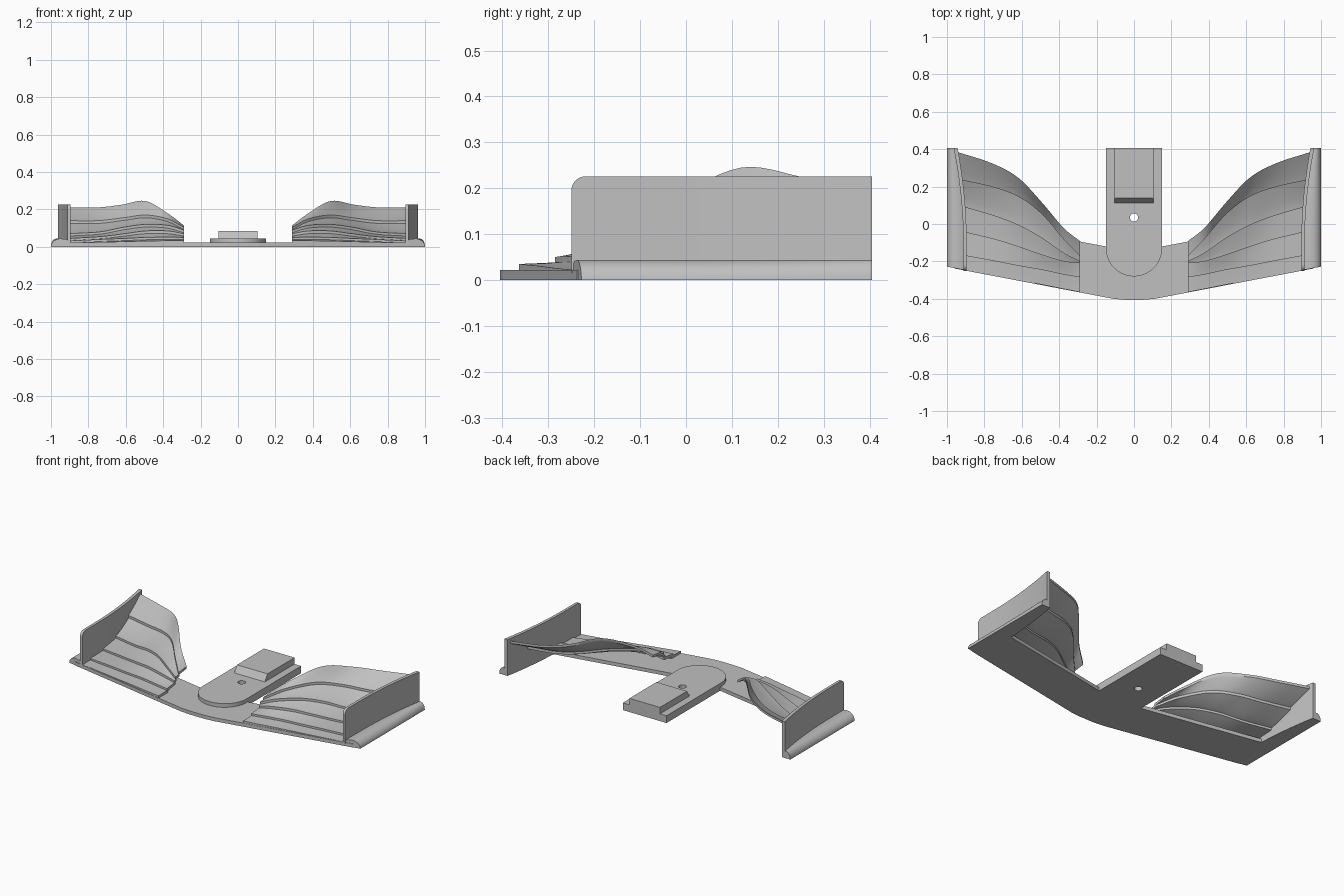
import bpy, bmesh
from math import sin, cos, pi, sqrt

cube = bpy.data.objects.get("Cube")
if cube:
    bpy.data.objects.remove(cube)

GREY = (0.53, 0.53, 0.53, 1)
grey = bpy.data.materials.new("plain grey")
grey.use_nodes = True
grey.diffuse_color = GREY
grey.node_tree.nodes["Principled BSDF"].inputs["Base Color"].default_value = GREY


def loft(name, sections, mirror=False, smooth=False):
    """Skin a row of closed sections and cap both ends."""
    bm = bmesh.new()
    rings = [[bm.verts.new(p) for p in section] for section in sections]
    count = len(rings[0])
    for a, b in zip(rings, rings[1:]):
        for i in range(count):
            j = (i + 1) % count
            bm.faces.new((a[i], a[j], b[j], b[i]))
    bm.faces.new(rings[0])
    bm.faces.new(rings[-1])
    bmesh.ops.recalc_face_normals(bm, faces=bm.faces)
    mesh = bpy.data.meshes.new(name)
    bm.to_mesh(mesh)
    bm.free()
    mesh.materials.append(grey)
    obj = bpy.data.objects.new(name, mesh)
    bpy.context.collection.objects.link(obj)
    if smooth:
        bpy.ops.object.select_all(action="DESELECT")
        obj.select_set(True)
        bpy.context.view_layer.objects.active = obj
        bpy.ops.object.shade_smooth_by_angle(angle=0.6)
    if mirror:
        obj.modifiers.new("mirror", "MIRROR").use_mirror_merge = False
    return obj


def slab(name, outline, low, high):
    return loft(name, [[(x, y, z) for x, y in outline] for z in (low, high)])


def both_sides(half):
    return half + [(-x, y) for x, y in reversed(half)]


def catmull(rows, t):
    """Smooth curve through rows of values, t from 0 to 1."""
    last = len(rows) - 1
    i = min(int(t * last), last - 1)
    f = t * last - i
    b, c = rows[i], rows[i + 1]
    a = rows[i - 1] if i else [2 * p - q for p, q in zip(b, c)]
    d = rows[i + 2] if i + 2 <= last else [2 * q - p for p, q in zip(b, c)]
    return [q + f / 2 * (r - p + f * (2 * p - 5 * q + 4 * r - s + f * (3 * (q - r) + s - p)))
            for p, q, r, s in zip(a, b, c, d)]


def wall_x(y):
    """Inner face of the end plate, flaring outward to the rear."""
    f = max(0, (y + 0.1) / 0.5)
    return 0.895 + 0.047 * f * f


# Swept base plate
slab("base_plate", both_sides([(0.05, -0.405), (0.11, -0.4), (0.96, -0.238),
                               (0.96, 0.03), (0.9, 0.02), (0.15, -0.12)]), 0, 0.022)

# Nose mount: rounded tongue with a raised block and a bolt hole
arc = [(0.15 * cos(pi * i / 32), -0.13 - 0.15 * sin(pi * i / 32)) for i in range(33)]
tongue = slab("mount_tongue", arc + [(-0.15, 0.405), (0.15, 0.405)], 0, 0.045)
loft("mount_block", [[(x, 0.11, 0.04), (x, 0.14, 0.085), (x, 0.405, 0.085), (x, 0.405, 0.04)]
                     for x in (-0.105, 0.105)])
ring = [(0.022 * cos(pi * i / 12), 0.035 + 0.022 * sin(pi * i / 12)) for i in range(24)]
cutter = slab("bolt_hole_cutter", ring, -0.1, 0.2)
cutter.hide_render = True
cutter.hide_set(True)
cut = tongue.modifiers.new("bolt hole", "BOOLEAN")
cut.operation = "DIFFERENCE"
cut.object = cutter

# End plates with a rounded upper front corner
FRONT, BACK, TOP, ROUND = -0.25, 0.405, 0.226, 0.032
wall = []
stations = [FRONT + ROUND * (1 - cos(pi * i / 16)) for i in range(9)]
stations += [FRONT + ROUND + (BACK - FRONT - ROUND) * i / 20 for i in range(1, 21)]
for y in stations:
    inset = max(0, FRONT + ROUND - y)
    top = TOP - ROUND + sqrt(max(0, ROUND ** 2 - inset ** 2))
    inner = wall_x(y)
    outer = inner + 0.016 + 0.007 * (y - FRONT)
    low = 0.015 if y < -0.235 else 0
    wall.append([(inner, y, low), (outer, y, low), (outer, y, top), (inner, y, top)])
loft("end_plate", wall, mirror=True, smooth=True)

# Rounded foot rails outside the end plates
rail = []
for i in range(21):
    f = i / 20
    y = -0.228 + 0.633 * f
    inner = wall_x(y)
    middle = (inner + 1) / 2
    section = [(inner, y, 0), (inner, y, 0.03), ((inner + middle) / 2, y, 0.041)]
    for k in range(9):
        a = pi / 2 * (1 - k / 8)
        section.append((middle + (1 - middle) * cos(a), y, 0.044 * sin(a)))
    # slanted front end in line with the base plate edge
    if i == 0:
        section = [(x, y - 0.19 * (1 - x), z) for x, y, z in section]
    rail.append(section)
loft("foot_rail", rail, mirror=True, smooth=True)

# Leading edges of the blades and the rear edge: y then z, from inboard to outboard
ROOT, SPAN = 0.29, 0.63
edges = {
    "y": [(-0.364, -0.285, -0.21, -0.2, -0.17, -0.09),
          (-0.347, -0.27, -0.2, -0.155, -0.08, -0.02),
          (-0.324, -0.245, -0.165, -0.075, 0.055, 0.12),
          (-0.301, -0.225, -0.125, -0.01, 0.145, 0.25),
          (-0.276, -0.2, -0.085, 0.04, 0.195, 0.325),
          (-0.244, -0.17, -0.045, 0.09, 0.235, 0.385)],
    "z": [(0.035, 0.05, 0.07, 0.09, 0.105, 0.115),
          (0.033, 0.052, 0.085, 0.115, 0.15, 0.18),
          (0.031, 0.05, 0.085, 0.12, 0.17, 0.245),
          (0.028, 0.045, 0.07, 0.105, 0.155, 0.225),
          (0.025, 0.04, 0.055, 0.08, 0.14, 0.21),
          (0.022, 0.032, 0.045, 0.07, 0.14, 0.21)],
}
SPANS = [0, 0.143, 0.333, 0.524, 0.73, 1]


def blade(name, k, thick, curve):
    sections = []
    for i in range(31):
        t = i / 30
        s = catmull([(v,) for v in SPANS], t)[0]
        ys, zs = catmull(edges["y"], t), catmull(edges["z"], t)
        y0, y1, z0, z1 = ys[k], ys[k + 1], zs[k], zs[k + 1]
        if k < 4:
            # tuck the trailing edge under the next blade
            y1 += 0.012
            z1 = max(z0 + 0.001, z1 - 0.011)
        upper = []
        for j in range(9):
            f = j / 8
            y = y0 + (y1 - y0) * f
            x = ROOT + (wall_x(y) + 0.006 - ROOT) * s
            upper.append((x, y, z0 + (z1 - z0) * f ** curve))
        lower = [(x, y, max(0.008, z - thick)) for x, y, z in reversed(upper)]
        sections.append(upper + lower)
    loft(name, sections, mirror=True, smooth=True)


blade("base_blade", 0, 0.02, 1.2)
blade("lower_blade", 1, 0.016, 1.2)
blade("middle_blade", 2, 0.015, 1.2)
blade("upper_blade", 3, 0.015, 1.3)
blade("rear_flap", 4, 0.015, 1.1)
